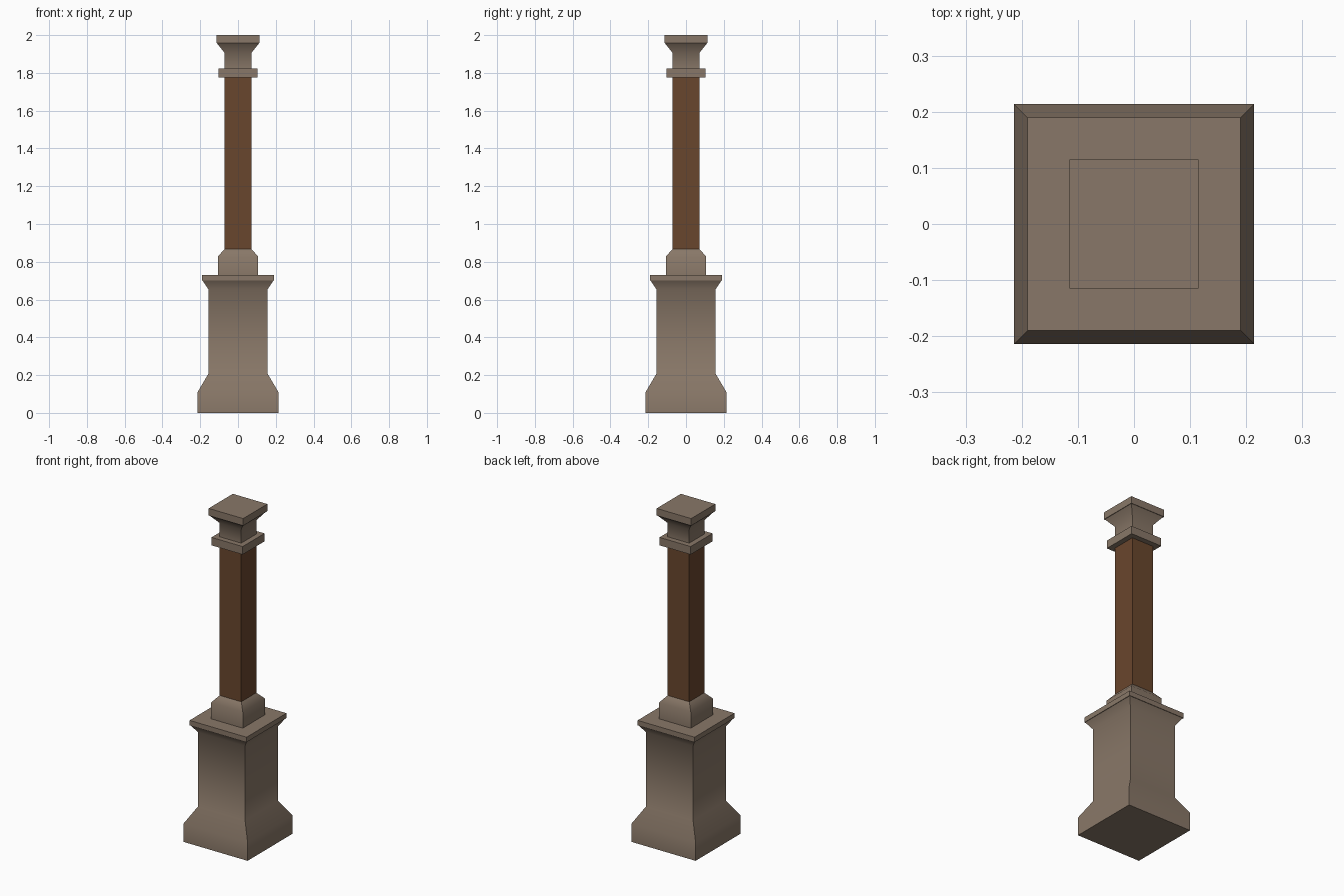
import bpy, bmesh, math

if "Cube" in bpy.data.objects:
    bpy.data.objects.remove(bpy.data.objects["Cube"])


def material(name, rgb):
    m = bpy.data.materials.new(name)
    m.diffuse_color = (*rgb, 1.0)
    m.use_nodes = True
    m.node_tree.nodes["Principled BSDF"].inputs["Base Color"].default_value = m.diffuse_color
    return m


stone = material("warm_stone", (0.25, 0.187, 0.138))
wood = material("brown_wood", (0.141, 0.061, 0.026))


def square_loft(name, profile, mat):
    """Stack square rings (half width, z) into one closed solid."""
    bm = bmesh.new()
    rings = [[bm.verts.new((sx * h, sy * h, z))
              for sx, sy in ((-1, -1), (1, -1), (1, 1), (-1, 1))]
             for h, z in profile]
    for a, b in zip(rings, rings[1:]):
        for i in range(4):
            j = (i + 1) % 4
            bm.faces.new((a[i], a[j], b[j], b[i]))
    bm.faces.new(rings[0][::-1])
    bm.faces.new(rings[-1])
    mesh = bpy.data.meshes.new(name)
    bm.to_mesh(mesh)
    bm.free()
    mesh.materials.append(mat)
    ob = bpy.data.objects.new(name, mesh)
    bpy.context.collection.objects.link(ob)
    # soft bevel transitions, crisp square corners
    bpy.context.view_layer.objects.active = ob
    ob.select_set(True)
    bpy.ops.object.shade_smooth_by_angle(angle=math.radians(47))
    ob.select_set(False)
    return ob


# Pedestal with sloped foot and flared top
square_loft("pedestal", [(0.214, 0), (0.214, 0.11), (0.157, 0.207),
                         (0.157, 0.655), (0.187, 0.70)], stone)
square_loft("pedestal_slab", [(0.19, 0.70), (0.19, 0.73)], stone)
# Chamfered collar under the shaft
square_loft("shaft_collar", [(0.106, 0.73), (0.106, 0.828), (0.072, 0.867)], stone)
# Wooden shaft
square_loft("shaft", [(0.072, 0.867), (0.072, 1.776)], wood)
# Capital: ring, flared neck and top slab
square_loft("capital_ring", [(0.104, 1.776), (0.104, 1.824)], stone)
square_loft("capital_neck", [(0.072, 1.824), (0.072, 1.907), (0.112, 1.957)], stone)
square_loft("capital_slab", [(0.115, 1.957), (0.115, 2.0)], stone)
